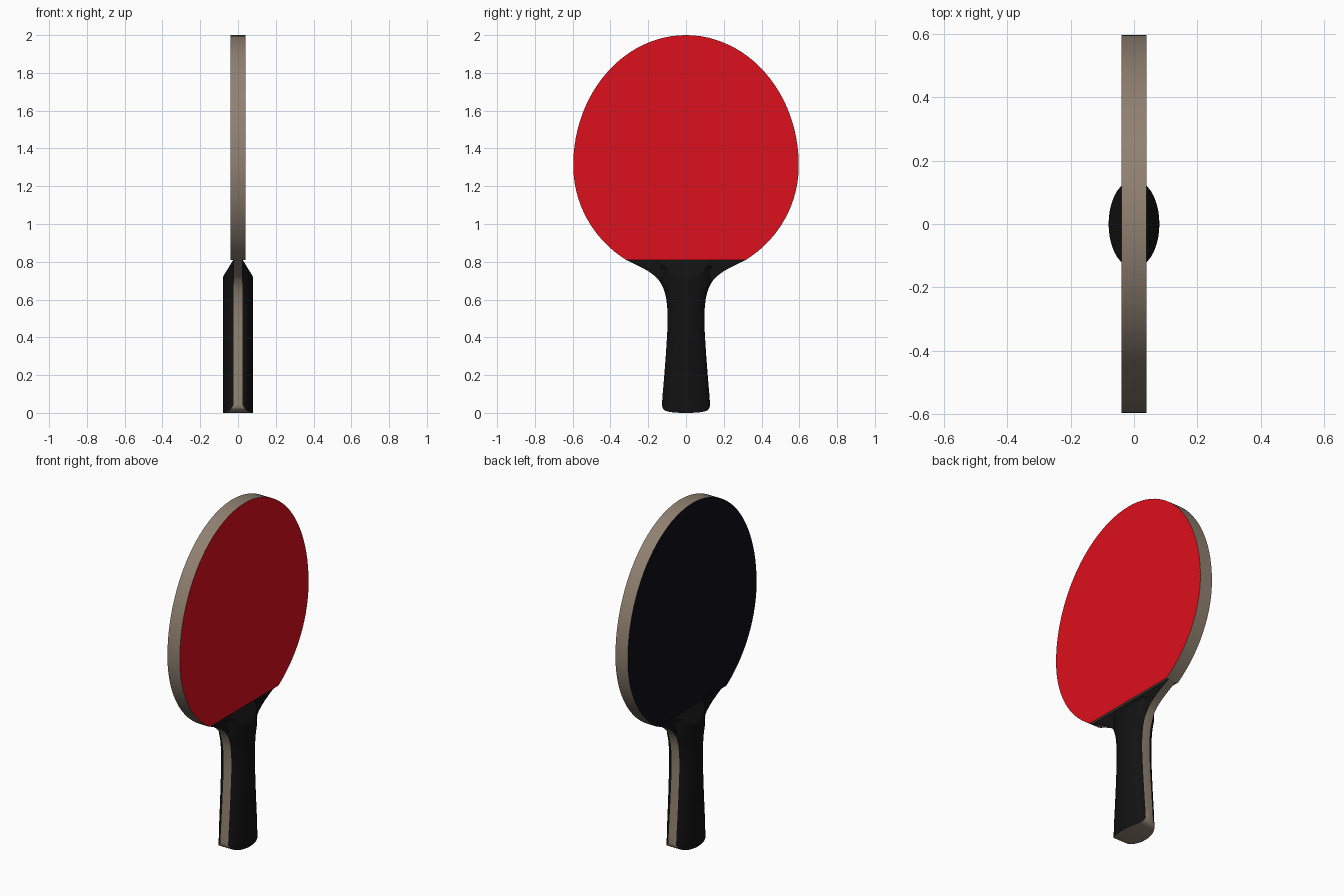
import bpy, bmesh, math

if "Cube" in bpy.data.objects:
    bpy.data.objects.remove(bpy.data.objects["Cube"])


def material(name, rgb):
    m = bpy.data.materials.new(name)
    m.diffuse_color = (*rgb, 1)
    m.use_nodes = True
    m.node_tree.nodes["Principled BSDF"].inputs["Base Color"].default_value = m.diffuse_color
    return m


WOOD = material("wood", (0.28, 0.22, 0.165))
RED = material("red_rubber", (0.72, 0.005, 0.012))
NAVY = material("dark_rubber", (0.004, 0.004, 0.009))
BLACK = material("black_grip", (0.006, 0.006, 0.006))


def finish(name, bm, mats):
    bmesh.ops.recalc_face_normals(bm, faces=bm.faces)
    me = bpy.data.meshes.new(name)
    bm.to_mesh(me)
    bm.free()
    for m in mats:
        me.materials.append(m)
    ob = bpy.data.objects.new(name, me)
    bpy.context.collection.objects.link(ob)
    bpy.ops.object.select_all(action='DESELECT')
    ob.select_set(True)
    bpy.context.view_layer.objects.active = ob
    bpy.ops.object.shade_smooth_by_angle(angle=math.radians(30))


# Head: two half ellipses with a straight cut at the bottom
MID, NECK, HALF = 1.31, 0.81, 0.04
start = -math.asin((MID - NECK) / 0.59)
outline = []
for i in range(81):
    a = start + (math.pi - 2 * start) * i / 80
    s = math.sin(a)
    outline.append((0.597 * math.cos(a), MID + s * (0.69 if s > 0 else 0.59)))
bm = bmesh.new()
sides = [[bm.verts.new((x, y, z)) for y, z in outline] for x in (HALF, -HALF)]
bm.faces.new(sides[0]).material_index = 1
bm.faces.new(sides[1]).material_index = 2
for i in range(len(outline)):
    j = (i + 1) % len(outline)
    bm.faces.new((sides[0][i], sides[0][j], sides[1][j], sides[1][i]))
finish("head", bm, [WOOD, RED, NAVY])


# Handle: (height, half width) profile, smoothed between the points
PROFILE = [(0, 0.03), (0.004, 0.08), (0.012, 0.11), (0.03, 0.125), (0.05, 0.127),
           (0.2, 0.115), (0.35, 0.104), (0.5, 0.097), (0.6, 0.104), (0.66, 0.12),
           (0.7, 0.142), (0.72, 0.16), (0.75, 0.2), (0.78, 0.255), (NECK, 0.318)]


def smooth(pts, steps):
    out = []
    for i in range(len(pts) - 1):
        (z0, a), (z1, b) = pts[i], pts[i + 1]
        zp, p = pts[max(i - 1, 0)]
        zn, n = pts[min(i + 2, len(pts) - 1)]
        d = z1 - z0
        m0, m1 = (b - p) / (z1 - zp) * d, (n - a) / (zn - z0) * d
        for k in range(steps):
            t = k / steps
            out.append((z0 + d * t, (2*t**3 - 3*t**2 + 1) * a + (t**3 - 2*t**2 + t) * m0
                        + (3*t**2 - 2*t**3) * b + (t**3 - t**2) * m1))
    return out + [pts[-1]]


def thickness(y, z, width):
    # lens section, bevelled off towards the head
    ref = 0.127 if z < 0.05 else min(width, 0.125)
    lens = 0.025 + 0.055 * max(0, 1 - (y / ref) ** 2) ** 0.6
    return min(lens, 0.08 - max(0, z - 0.72) / (NECK - 0.72) * 0.055)


COLS = 40
bm = bmesh.new()
rows = []
for z, w in smooth(PROFILE, 3):
    ys = [-w * math.cos(math.pi * c / COLS) for c in range(COLS + 1)]
    rows.append([[bm.verts.new((s * thickness(y, z, w), y, z)) for y in ys] for s in (1, -1)])
for lo, hi in zip(rows, rows[1:]):
    for s in (0, 1):
        for c in range(COLS):
            f = bm.faces.new((lo[s][c], lo[s][c + 1], hi[s][c + 1], hi[s][c]))
            f.material_index = 1
    for c in (0, COLS):
        bm.faces.new((lo[0][c], hi[0][c], hi[1][c], lo[1][c]))
for front, back in (rows[0], rows[-1]):
    bm.faces.new(front + back[::-1])
finish("handle", bm, [WOOD, BLACK])
